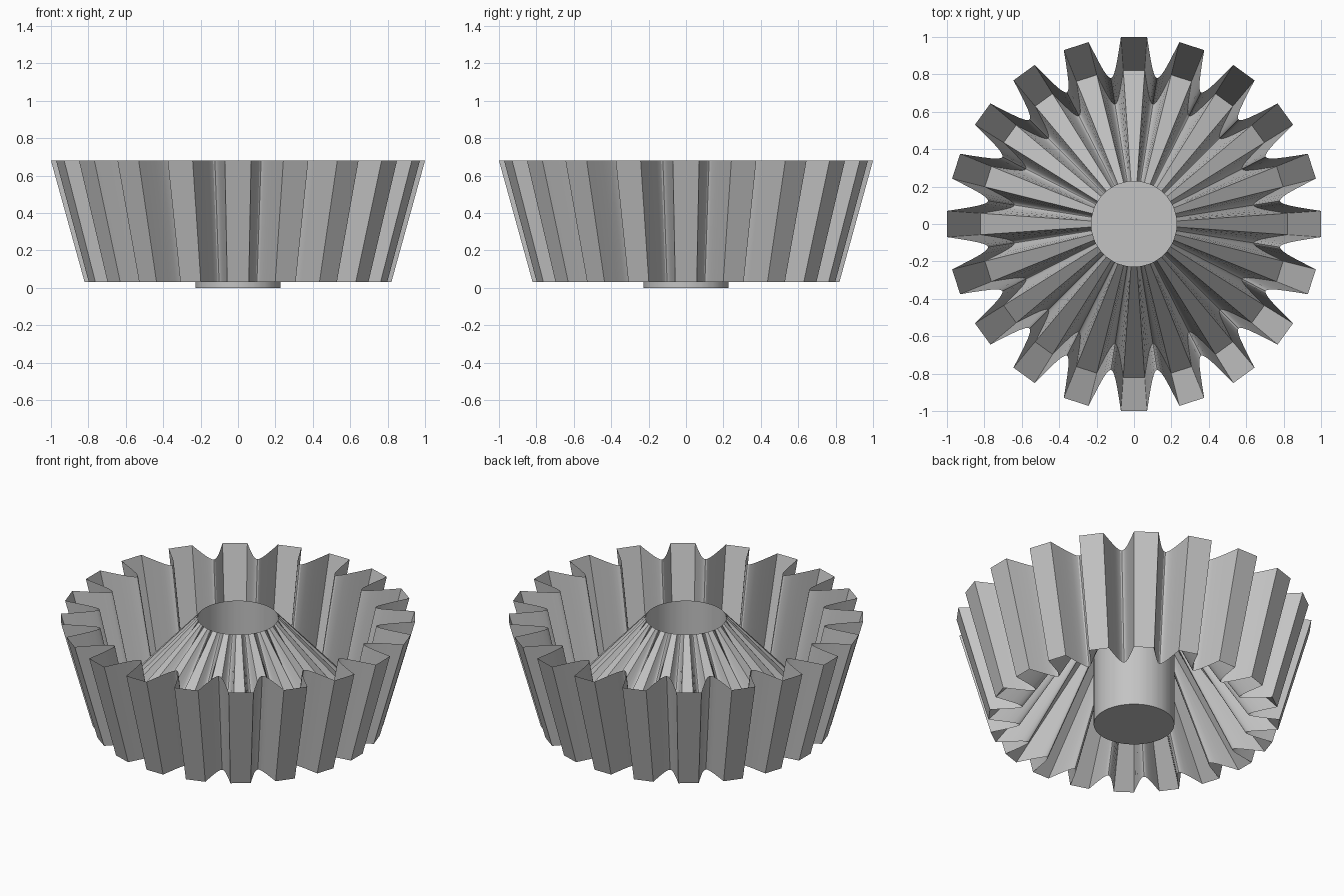
import bpy
import math

cube = bpy.data.objects.get("Cube")
if cube:
    bpy.data.objects.remove(cube, do_unlink=True)

TEETH = 20
TOP, RIM_BASE, HUB_R = 0.68, 0.03, 0.228
BASE_SCALE = 0.82

grey = bpy.data.materials.new("plain grey")
grey.use_nodes = True
GREY = (0.55, 0.55, 0.55, 1)
grey.diffuse_color = GREY
grey.node_tree.nodes["Principled BSDF"].inputs["Base Color"].default_value = GREY

# Half of one flute: flat tip corner, curved flank, rounded valley
half = [(0.07, 1.0), (0.079, 0.94), (0.089, 0.88), (0.099, 0.83),
        (0.108, 0.80), (0.1155, 0.786), (0.1236, 0.780)]
tooth = [(-x, y) for x, y in reversed(half[:-1])] + half

# Repeat the flute around the axis
outline = []
for k in range(TEETH):
    a = math.tau * k / TEETH
    c, s = math.cos(a), math.sin(a)
    outline += [(y * c - x * s, y * s + x * c) for x, y in tooth]


def fluted(scale, z):
    return [(x * scale, y * scale, z) for x, y in outline]


def circle(z):
    return [(x * HUB_R / math.hypot(x, y), y * HUB_R / math.hypot(x, y), z)
            for x, y in outline]


def add_part(name, verts, faces):
    mesh = bpy.data.meshes.new(name)
    mesh.from_pydata(verts, [], faces)
    mesh.materials.append(grey)
    obj = bpy.data.objects.new(name, mesh)
    bpy.context.collection.objects.link(obj)
    bpy.ops.object.select_all(action='DESELECT')
    obj.select_set(True)
    bpy.context.view_layer.objects.active = obj
    bpy.ops.object.shade_smooth_by_angle(angle=math.radians(25))
    return obj


def loft(name, lower, upper):
    n = len(lower)
    faces = [(i, (i + 1) % n, n + (i + 1) % n, n + i) for i in range(n)]
    return add_part(name, lower + upper, faces)


# Flared outer wall
loft("fluted_wall", fluted(BASE_SCALE, RIM_BASE), fluted(1, TOP))
# Inner cone, fluted at the foot and round at the top
loft("inner_cone", fluted(BASE_SCALE, RIM_BASE), circle(TOP))
# Central well with a closed floor
loft("hub_tube", circle(0), circle(TOP))
add_part("hub_floor", circle(0), [tuple(range(len(outline)))])
